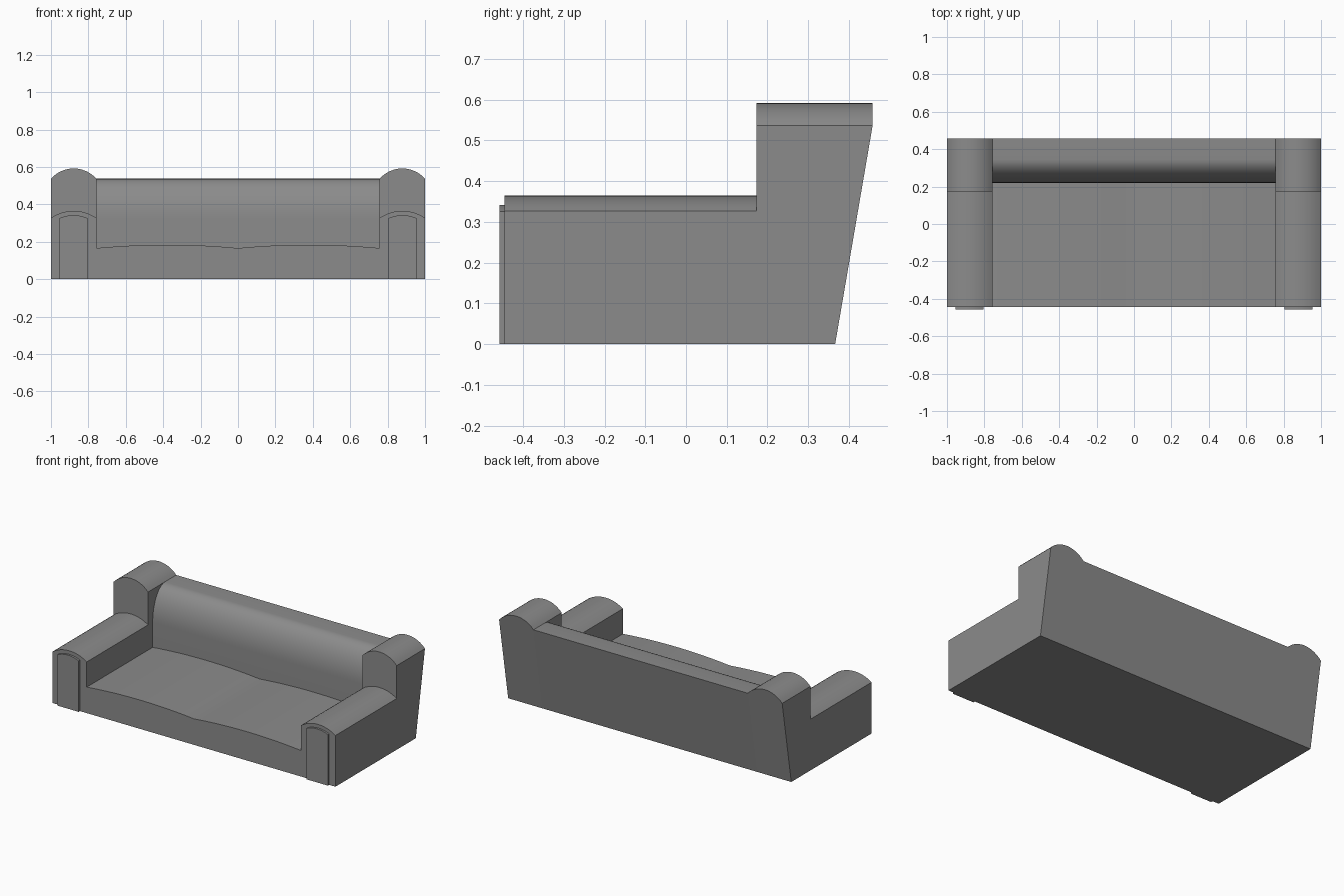
import bpy, bmesh, math

if "Cube" in bpy.data.objects:
    bpy.data.objects.remove(bpy.data.objects["Cube"])

INNER, OUTER = 0.757, 1.0
FRONT, POST, BACK = -0.445, 0.173, 0.458
FOOT = 0.366          # back edge at floor level
TOP = 0.537

# dark grey upholstery
fabric = bpy.data.materials.new("dark_fabric")
fabric.diffuse_color = (0.26, 0.26, 0.26, 1)
fabric.use_nodes = True
fabric.node_tree.nodes["Principled BSDF"].inputs["Base Color"].default_value = fabric.diffuse_color


def arc(a, b, z, rise, n=12):
    """Shallow circular arch from (a, z) to (b, z)."""
    h = (b - a) / 2
    r = (h * h + rise * rise) / (2 * rise)
    pts = []
    for i in range(n + 1):
        t = (2 * i / n - 1) * math.asin(h / r)
        pts.append(((a + b) / 2 + r * math.sin(t), z + rise - r + r * math.cos(t)))
    return pts


def prism(name, profile, start, end, axis, end_shift=None):
    """Extrude a 2D profile along x or y; end_shift moves floor points of the end cap."""
    bm = bmesh.new()
    rings = []
    for k, d in enumerate((start, end)):
        ring = []
        for u, z in profile:
            p = d
            if k and end_shift is not None and z == 0:
                p = end_shift
            ring.append(bm.verts.new((u, p, z) if axis == 'y' else (p, u, z)))
        rings.append(ring)
    n = len(profile)
    for i in range(n):
        j = (i + 1) % n
        bm.faces.new((rings[0][i], rings[0][j], rings[1][j], rings[1][i]))
    bm.faces.new(rings[0][::-1])
    bm.faces.new(rings[1])
    bmesh.ops.recalc_face_normals(bm, faces=bm.faces)
    me = bpy.data.meshes.new(name)
    bm.to_mesh(me)
    bm.free()
    me.materials.append(fabric)
    ob = bpy.data.objects.new(name, me)
    bpy.context.collection.objects.link(ob)
    return ob


def arched(a, b, z, rise):
    return [(a, 0)] + arc(a, b, z, rise) + [(b, 0)]


def smooth(ob):
    bpy.ops.object.select_all(action='DESELECT')
    ob.select_set(True)
    bpy.context.view_layer.objects.active = ob
    bpy.ops.object.shade_smooth_by_angle(angle=math.radians(30))


# seat with two soft cushion swells
swell = arc(-INNER, 0, 0.166, 0.018) + arc(0, INNER, 0.166, 0.018)[1:]
seat = prism("seat", [(-INNER, 0)] + swell + [(INNER, 0)], FRONT, 0.22, 'y')

# backrest with rolled front and leaning rear
roll = [(0.345 - 0.125 * math.cos(t), 0.325 + 0.212 * math.sin(t))
        for t in (math.pi / 2 * i / 14 for i in range(15))]
backrest = prism("backrest", [(FOOT, 0), (0.22, 0)] + roll + [(BACK, TOP)],
                 -INNER, INNER, 'x')

parts = [seat, backrest]
for side, s in (("left", -1), ("right", 1)):
    a, b = sorted((s * INNER, s * OUTER))
    # armrest and tall corner post
    parts.append(prism(side + "_armrest", arched(a, b, 0.327, 0.038), FRONT, POST, 'y'))
    parts.append(prism(side + "_post", arched(a, b, TOP, 0.055), POST, BACK, 'y', FOOT))
    # raised panel on the arm front
    a, b = sorted((s * 0.805, s * 0.955))
    parts.append(prism(side + "_arm_panel", arched(a, b, 0.326, 0.016), -0.458, FRONT, 'y'))

for ob in parts:
    smooth(ob)
